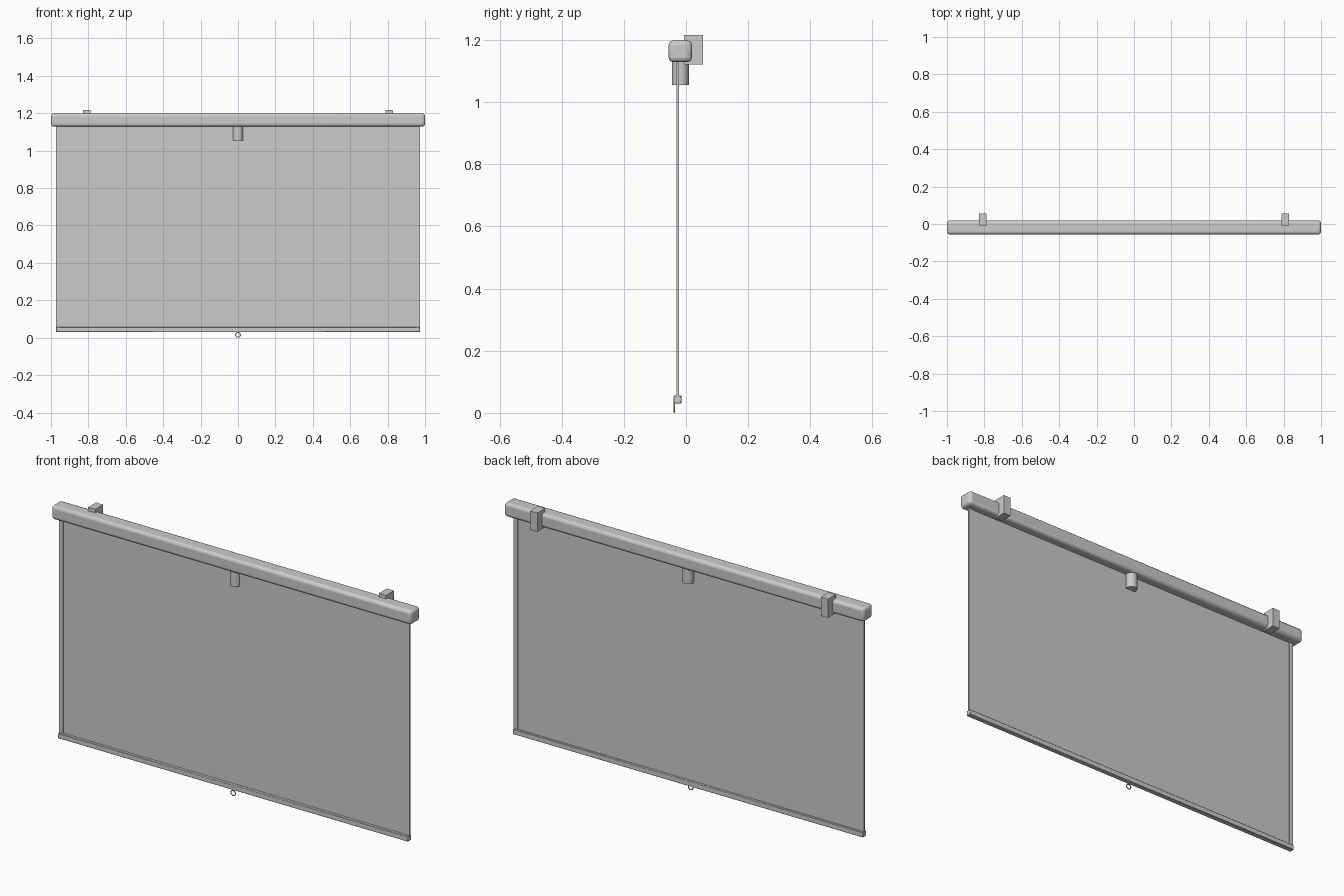
import bpy, math

if "Cube" in bpy.data.objects:
    bpy.data.objects.remove(bpy.data.objects["Cube"])


def box(name, x, y, z, bevel=0.0, segments=3):
    """Box from (min, max) ranges, with an optional rounded edge."""
    bpy.ops.mesh.primitive_cube_add(
        size=1, location=[(r[0] + r[1]) / 2 for r in (x, y, z)])
    ob = bpy.context.object
    ob.name = name
    ob.scale = [r[1] - r[0] for r in (x, y, z)]
    bpy.ops.object.transform_apply(location=False, rotation=False, scale=True)
    if bevel:
        mod = ob.modifiers.new("round_edges", 'BEVEL')
        mod.width = bevel
        mod.segments = segments
        bpy.ops.object.shade_smooth_by_angle(angle=math.radians(35))
    return ob


SHEET_Y = -0.026
CASE_Y = -0.018

# Roller casing with rounded edges
box("casing", (-1, 1), (-0.056, 0.019), (1.129, 1.199), bevel=0.015)

# Wall brackets and side borders
for side, s in (("left", -1), ("right", 1)):
    cx = s * 0.808
    box(f"bracket_{side}", (cx - 0.02, cx + 0.02), (-0.007, 0.055), (1.122, 1.217))
    bx = s * 0.963
    box(f"border_{side}", (bx - 0.01, bx + 0.01),
        (SHEET_Y - 0.004, SHEET_Y + 0.004), (0.045, 1.14))

# Screen sheet, a single thin surface
bpy.ops.mesh.primitive_plane_add(size=1, location=(0, SHEET_Y, 0.5925),
                                 rotation=(math.pi / 2, 0, 0))
sheet = bpy.context.object
sheet.name = "screen_sheet"
sheet.scale = (1.926, 1.095, 1)

# Bottom weight bar
box("bottom_bar", (-0.973, 0.973), (-0.040, -0.015), (0.030, 0.056),
    bevel=0.002, segments=1)

# Motor housing under the casing
bpy.ops.mesh.primitive_cylinder_add(vertices=32, radius=0.027, depth=0.085,
                                    location=(0, CASE_Y, 1.0975))
bpy.context.object.name = "motor_housing"
bpy.ops.object.shade_smooth_by_angle(angle=math.radians(35))

# Pull ring
bpy.ops.mesh.primitive_torus_add(major_radius=0.0125, minor_radius=0.0025,
                                 major_segments=24, minor_segments=8,
                                 location=(0, -0.038, 0.0175),
                                 rotation=(math.pi / 2, 0, 0))
ring = bpy.context.object
ring.name = "pull_ring"
ring.location.z = 0.015
bpy.ops.object.shade_smooth_by_angle(angle=math.radians(60))

# Short tab joining the ring to the bar
box("ring_tab", (-0.003, 0.003), (-0.041, -0.037), (0.027, 0.042))
